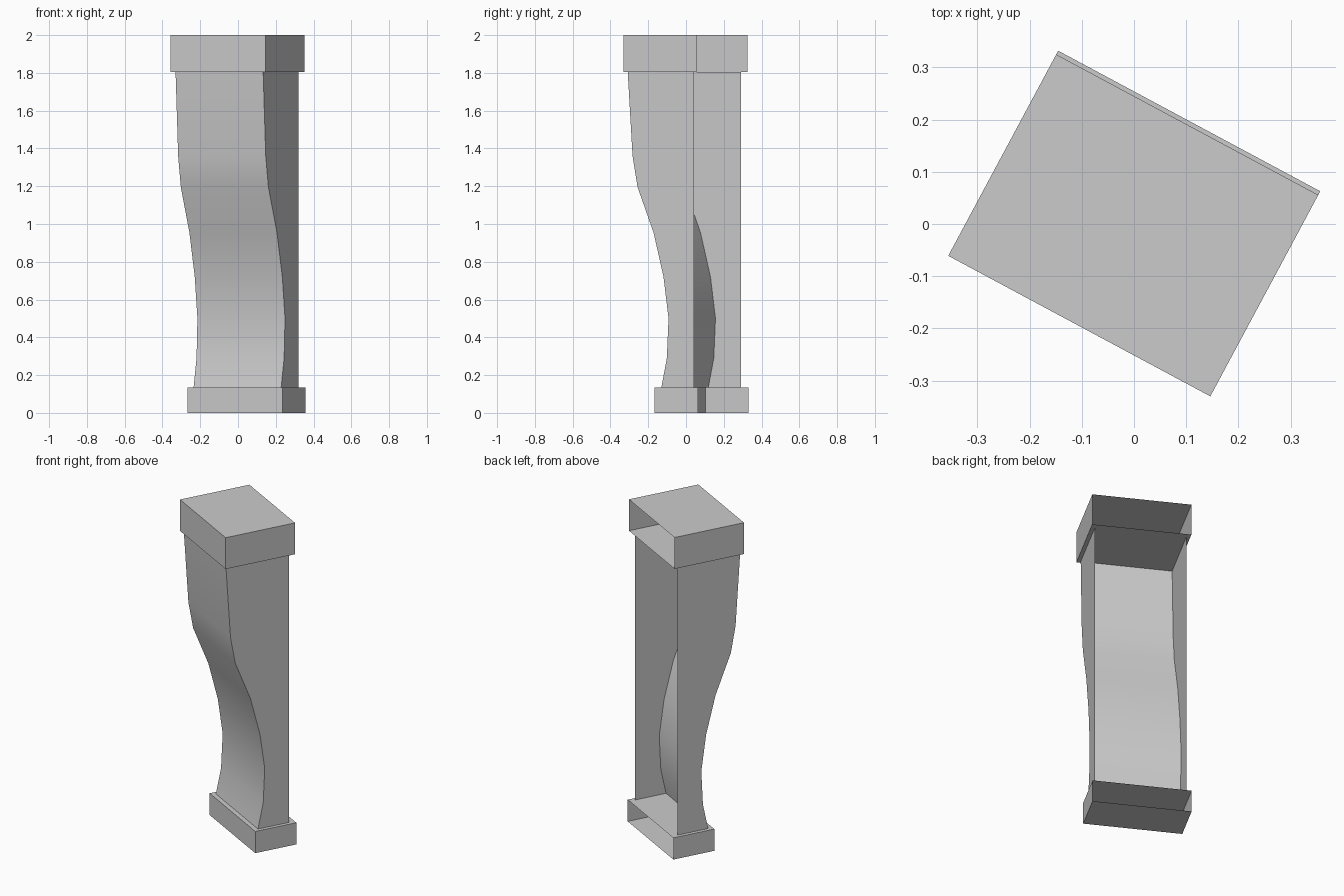
import bpy, bmesh, math

if "Cube" in bpy.data.objects:
    bpy.data.objects.remove(bpy.data.objects["Cube"], do_unlink=True)

TURN = math.radians(-28.2)

stone = bpy.data.materials.new("plain_grey")
stone.use_nodes = True
GREY = (0.6, 0.6, 0.6, 1)
stone.diffuse_color = GREY
stone.node_tree.nodes["Principled BSDF"].inputs["Base Color"].default_value = GREY


def extrude_profile(name, profile, half_width, open_back=True):
    """Sweep a (depth, height) outline across the width; the last edge (back) stays open."""
    bm = bmesh.new()
    right = [bm.verts.new((half_width, y, z)) for y, z in profile]
    left = [bm.verts.new((-half_width, y, z)) for y, z in profile]
    bm.faces.new(right)
    bm.faces.new(left[::-1])
    for i in range(len(profile) - 1):
        bm.faces.new((right[i], left[i], left[i + 1], right[i + 1]))
    bmesh.ops.recalc_face_normals(bm, faces=bm.faces)
    mesh = bpy.data.meshes.new(name)
    bm.to_mesh(mesh)
    bm.free()
    mesh.materials.append(stone)
    obj = bpy.data.objects.new(name, mesh)
    obj.rotation_euler.z = TURN
    bpy.context.collection.objects.link(obj)
    return obj


def block(name, front, back, bottom, top):
    outline = [(back, bottom), (front, bottom), (front, top), (back, top)]
    return extrude_profile(name, outline, 0.285)


# Top and bottom blocks, open at the wall side
block("top_block", -0.222, 0.216, 1.805, 2.0)
block("bottom_block", -0.035, 0.224, 0.0, 0.135)

# Scrolled body: S-curved front with flat cheeks, open at the wall side
curve = [(-0.007, 0.135), (0.026, 0.29), (0.036, 0.5), (0.006, 0.72),
         (-0.054, 0.955), (-0.15, 1.195), (-0.18, 1.36), (-0.209, 1.805)]
body = extrude_profile("curved_body", curve, 0.263)

# Extend the cheeks back to the wall plane
bm = bmesh.new()
bm.from_mesh(body.data)
for face in [f for f in bm.faces if abs(f.normal.x) > 0.9]:
    bm.faces.remove(face)
for side in (-1, 1):
    edge = sorted((v for v in bm.verts if v.co.x * side > 0), key=lambda v: v.co.z)
    x = edge[0].co.x
    back = [bm.verts.new((x, 0.188, z)) for z in (1.805, 0.135)]
    loop = edge + back
    bm.faces.new(loop if side < 0 else loop[::-1])
bmesh.ops.recalc_face_normals(bm, faces=bm.faces)
bm.to_mesh(body.data)
bm.free()

bpy.ops.object.select_all(action="DESELECT")
body.select_set(True)
bpy.context.view_layer.objects.active = body
bpy.ops.object.shade_smooth_by_angle(angle=math.radians(40))
